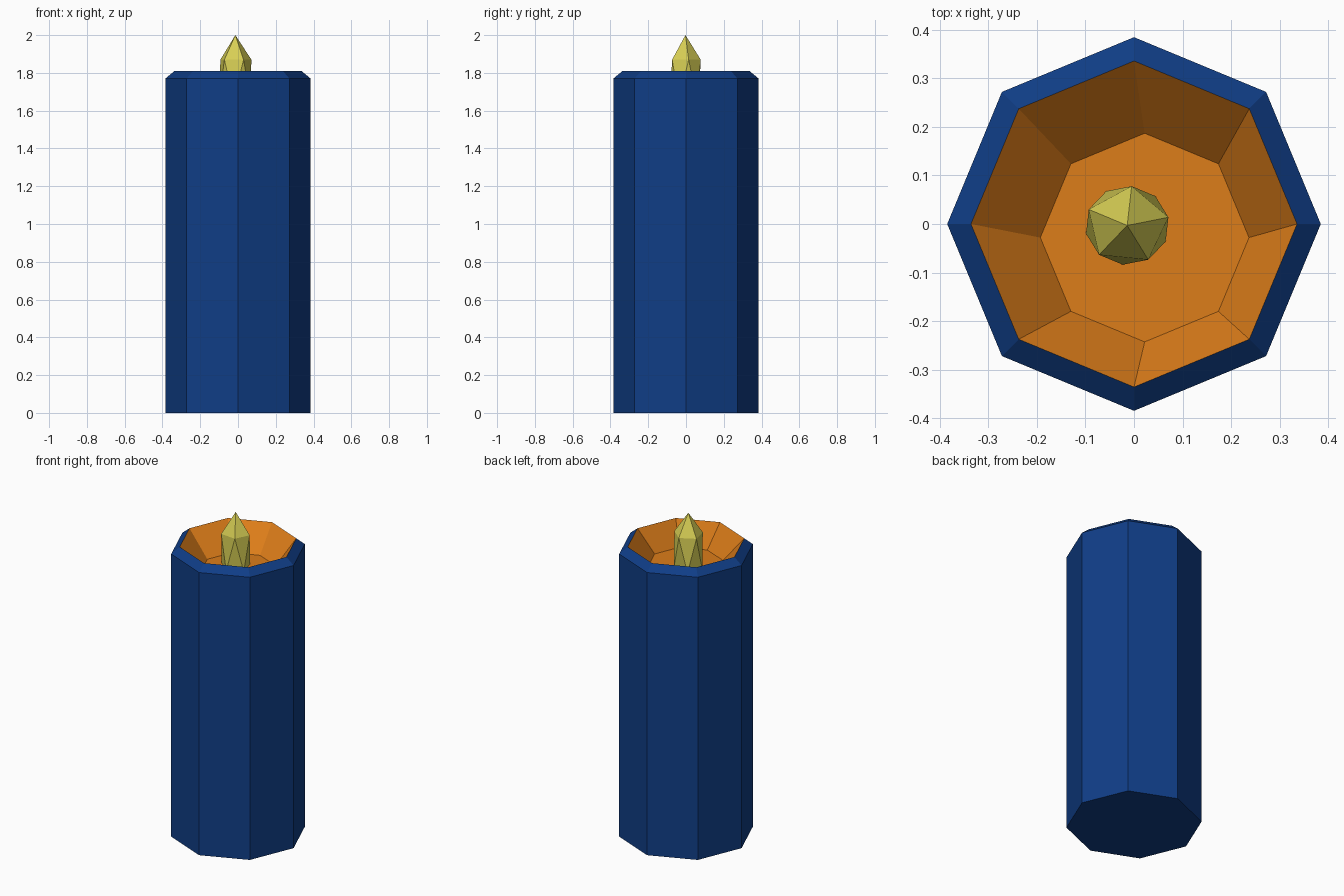
import bpy, bmesh, math
from mathutils import Matrix

if "Cube" in bpy.data.objects:
    bpy.data.objects.remove(bpy.data.objects["Cube"])


def material(name, rgb):
    m = bpy.data.materials.new(name)
    m.diffuse_color = (*rgb, 1)
    m.use_nodes = True
    m.node_tree.nodes["Principled BSDF"].inputs["Base Color"].default_value = m.diffuse_color
    return m


def add_object(name, bm, mat):
    mesh = bpy.data.meshes.new(name)
    bm.to_mesh(mesh)
    bm.free()
    mesh.materials.append(mat)
    ob = bpy.data.objects.new(name, mesh)
    bpy.context.collection.objects.link(ob)
    return ob


def loft(name, rings, mat, cap_start=False, cap_end=False, sides=8):
    """Skin octagon rings given as (cx, cy, radius, z)."""
    bm = bmesh.new()
    loops = []
    for cx, cy, r, z in rings:
        angles = [math.tau * i / sides for i in range(sides)]
        loops.append([bm.verts.new((cx + r * math.cos(a), cy + r * math.sin(a), z)) for a in angles])
    for lo, hi in zip(loops, loops[1:]):
        for i in range(sides):
            j = (i + 1) % sides
            bm.faces.new((lo[i], lo[j], hi[j], hi[i]))
    if cap_start:
        bm.faces.new(loops[0][::-1])
    if cap_end:
        bm.faces.new(loops[-1])
    return add_object(name, bm, mat)


blue = material("dark blue", (0.005, 0.047, 0.24))
orange = material("orange wax", (0.72, 0.205, 0.01))
yellow = material("flame yellow", (0.68, 0.62, 0.09))

# Candle body with chamfered rim
loft("candle_body", [(0, 0, 0.385, 0), (0, 0, 0.385, 1.77), (0, 0, 0.336, 1.81)],
     blue, cap_start=True)

# Sunken wax bowl, floor slightly off centre
loft("wax_bowl", [(0, 0, 0.336, 1.81), (0.022, -0.028, 0.215, 1.665)],
     orange, cap_end=True)

# Flame: stretched icosahedron, lower point buried in the wax
bm = bmesh.new()
bmesh.ops.create_icosphere(bm, subdivisions=1, radius=1)
bmesh.ops.transform(bm, verts=bm.verts, matrix=(
    Matrix.Translation((-0.014, -0.003, 1.765))
    @ Matrix.Diagonal((0.097, 0.091, 0.235, 1))
    @ Matrix.Rotation(math.radians(12), 4, 'Z')))
add_object("flame", bm, yellow)
